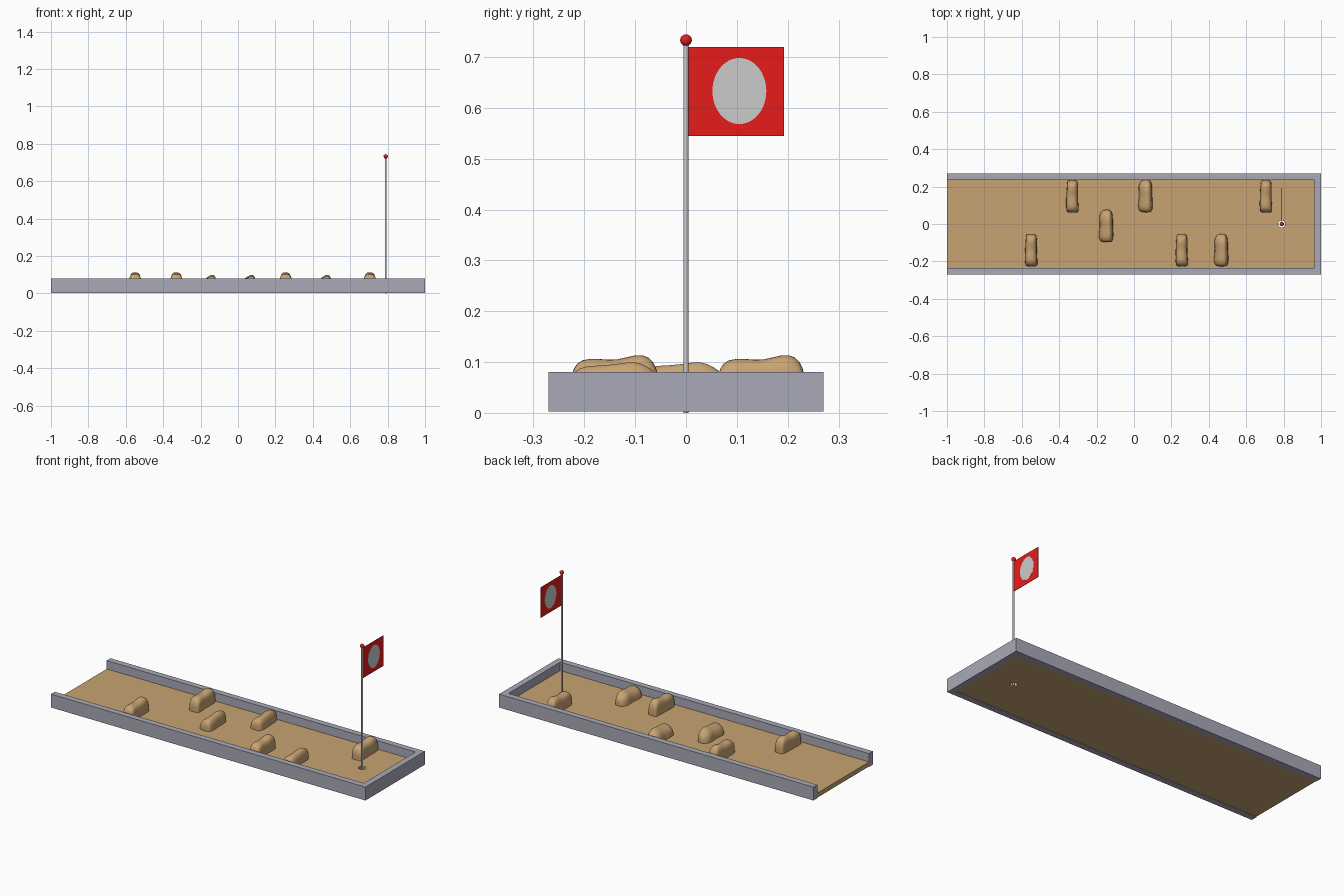
import bpy, bmesh, math

if "Cube" in bpy.data.objects:
    bpy.data.objects.remove(bpy.data.objects["Cube"])


def material(name, rgb):
    m = bpy.data.materials.new(name)
    m.diffuse_color = (*rgb, 1)
    m.use_nodes = True
    m.node_tree.nodes["Principled BSDF"].inputs["Base Color"].default_value = m.diffuse_color
    return m


TAN = material("sand", (0.58, 0.37, 0.17))
STONE = material("blue_grey", (0.40, 0.40, 0.48))
RED = material("red", (0.80, 0.012, 0.012))
FLOOR_Z = 0.032


def finish(bm, name, mat=None, smooth=False):
    bmesh.ops.recalc_face_normals(bm, faces=bm.faces)
    me = bpy.data.meshes.new(name)
    bm.to_mesh(me)
    bm.free()
    if mat:
        me.materials.append(mat)
    for p in me.polygons:
        p.use_smooth = smooth
    ob = bpy.data.objects.new(name, me)
    bpy.context.collection.objects.link(ob)
    return ob


def prism(name, outline, z0, z1, mat):
    bm = bmesh.new()
    face = bm.faces.new([bm.verts.new((x, y, z0)) for x, y in outline])
    top = bmesh.ops.extrude_face_region(bm, geom=[face])["geom"]
    bmesh.ops.translate(bm, vec=(0, 0, z1 - z0),
                        verts=[v for v in top if isinstance(v, bmesh.types.BMVert)])
    return finish(bm, name, mat)


def cylinder(name, x, z0, z1, r, mat=None, sides=24):
    bpy.ops.mesh.primitive_cylinder_add(vertices=sides, radius=r, depth=z1 - z0,
                                        location=(x, 0, (z0 + z1) / 2))
    ob = bpy.context.object
    ob.name = name
    if mat:
        ob.data.materials.append(mat)
    bpy.ops.object.shade_smooth_by_angle()
    return ob


# U-shaped border, open at the -x end
prism("border", [(-1, -0.27), (1, -0.27), (1, 0.27), (-1, 0.27), (-1, 0.235),
                 (0.965, 0.235), (0.965, -0.235), (-1, -0.235)], 0.003, 0.08, STONE)

# Sand floor with a hole through it
POLE_X = 0.79
floor = prism("floor", [(-1, -0.235), (0.965, -0.235), (0.965, 0.235), (-1, 0.235)],
              0.006, FLOOR_Z, TAN)
cutter = cylinder("hole_cutter", POLE_X, -0.05, 0.1, 0.019)
cutter.hide_render = True
mod = floor.modifiers.new("hole", "BOOLEAN")
mod.operation = "DIFFERENCE"
mod.object = cutter
bpy.context.view_layer.objects.active = floor
bpy.ops.object.modifier_apply(modifier=mod.name)
bpy.data.objects.remove(cutter)

# Mounds: sections along y given as (y, x shift, half width, top z)
TALL_RING = [(-1, 0), (-.98, .5), (-.88, .85), (-.5, 1), (0, 1),
             (.5, .98), (.88, .83), (.98, .5), (1, 0)]
TALL = [(-.088, .002, .024, .065), (-.083, .002, .030, .088), (-.068, .001, .034, .107),
        (-.03, -.001, .032, .107), (.002, -.001, .031, .102), (.042, .001, .031, .117),
        (.068, .001, .029, .111), (.081, 0, .026, .09), (.086, 0, .020, .065)]
LOW_RING = [(-1, 0), (-.95, .4), (-.7, .72), (-.25, .87), (.25, 1),
            (.6, .96), (.86, .75), (.97, .45), (1, 0)]
LOW = [(-.088, .004, .022, .065), (-.08, .002, .034, .085), (-.06, 0, .040, .094),
       (-.02, .002, .037, .095), (.01, .002, .034, .099), (.04, 0, .037, .104),
       (.065, .001, .034, .092), (.08, .003, .024, .08), (.087, .004, .015, .06)]


def mound(i, x, y, sections, ring):
    bm = bmesh.new()
    rows = [[bm.verts.new((x + s + u * w, y + sy, FLOOR_Z - .002 + h * (top - FLOOR_Z + .002)))
             for u, h in ring] for sy, s, w, top in sections]
    for a, b in zip(rows, rows[1:]):
        for k in range(len(ring) - 1):
            bm.faces.new((a[k], a[k + 1], b[k + 1], b[k]))
    bm.faces.new(rows[0])
    bm.faces.new(rows[-1])
    ob = finish(bm, f"mound_{i}", TAN, True)
    ob.modifiers.new("soften", "SUBSURF").render_levels = 1


for i, (x, y) in enumerate([(-.55, -.139), (-.33, .149), (.255, -.139), (.705, .149)]):
    mound(i + 1, x, y, TALL, TALL_RING)
for i, (x, y) in enumerate([(-.15, -.01), (.06, .15), (.465, -.139)]):
    mound(i + 5, x, y, LOW, LOW_RING)

# Pole and its ball
cylinder("pole", POLE_X, 0, 0.73, 0.0048)
bpy.ops.mesh.primitive_uv_sphere_add(segments=24, ring_count=12, radius=0.0115,
                                     location=(POLE_X, 0, 0.733))
ball = bpy.context.object
ball.name = "pole_ball"
ball.data.materials.append(RED)
bpy.ops.object.shade_smooth()

# Flag panel with an oval patch showing on both sides
bpy.ops.mesh.primitive_cube_add(size=1, location=(POLE_X, 0.0985, 0.6325))
flag = bpy.context.object
flag.name = "flag"
flag.scale = (0.002, 0.189, 0.175)
flag.data.materials.append(RED)
bpy.ops.mesh.primitive_cylinder_add(vertices=48, radius=1, depth=0.0032,
                                    location=(POLE_X, 0.105, 0.633),
                                    rotation=(0, math.pi / 2, 0))
patch = bpy.context.object
patch.name = "flag_patch"
patch.scale = (0.065, 0.053, 1)
